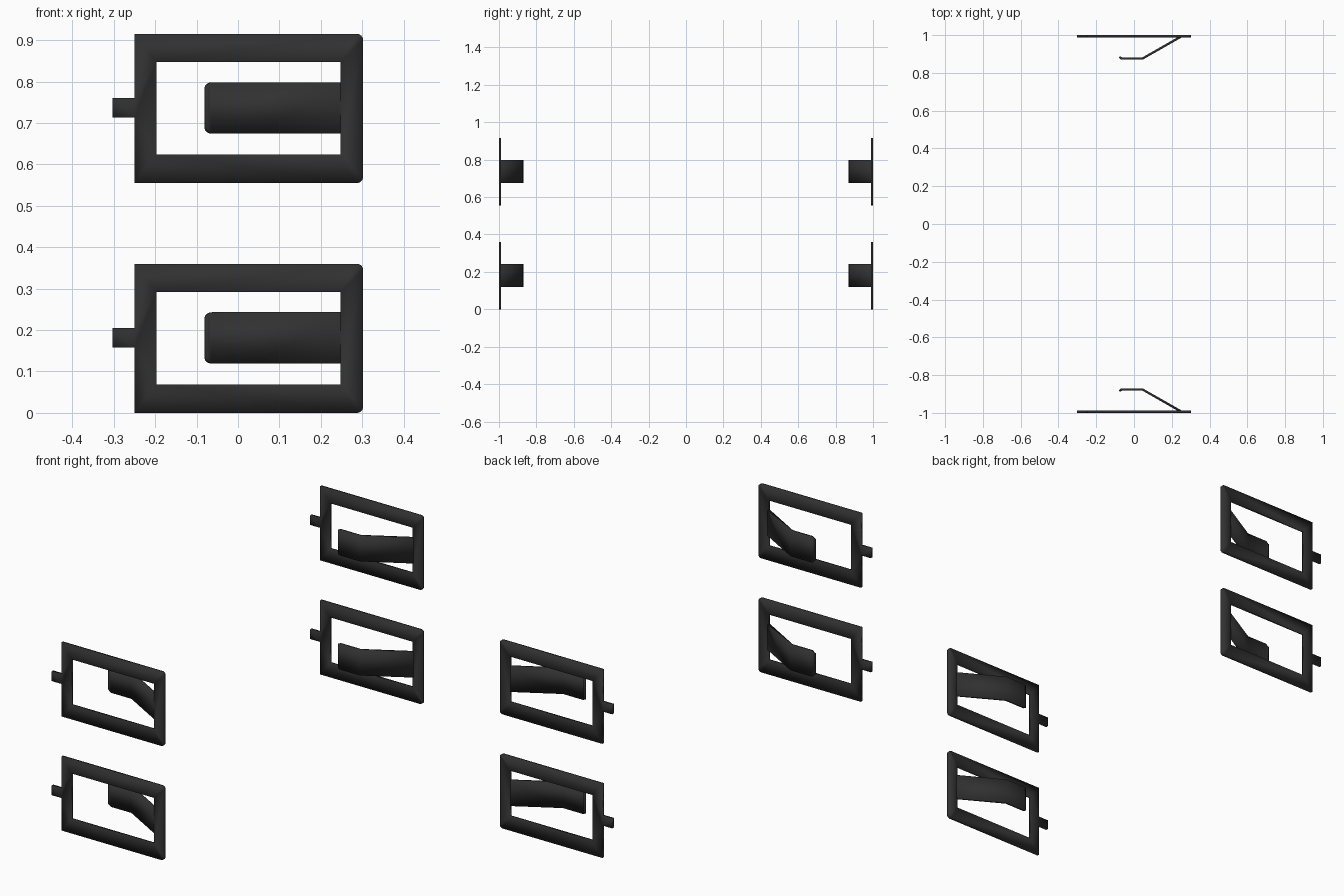
import bpy, bmesh, math

if "Cube" in bpy.data.objects:
    bpy.data.objects.remove(bpy.data.objects["Cube"])

T = 0.012          # sheet thickness
Y = 0.994          # plate mid-plane distance from centre
H = 0.36           # plate height
MID = 0.181        # tongue / tab centre height

mat = bpy.data.materials.new("dark_metal")
mat.diffuse_color = (0.03, 0.03, 0.03, 1)
mat.use_nodes = True
mat.node_tree.nodes["Principled BSDF"].inputs["Base Color"].default_value = mat.diffuse_color


def finish(bm, name, z):
    me = bpy.data.meshes.new(name)
    bmesh.ops.recalc_face_normals(bm, faces=bm.faces)
    bm.to_mesh(me)
    bm.free()
    me.materials.append(mat)
    ob = bpy.data.objects.new(name, me)
    ob.location.z = z
    bpy.context.collection.objects.link(ob)
    # sheet thickness, then front/back copy
    s = ob.modifiers.new("thickness", 'SOLIDIFY')
    s.thickness, s.offset = T, 0
    m = ob.modifiers.new("mirror", 'MIRROR')
    m.use_axis = (False, True, False)
    m.use_mirror_merge = False
    bpy.context.view_layer.objects.active = ob
    ob.select_set(True)
    bpy.ops.object.shade_smooth_by_angle(angle=math.radians(25))
    ob.select_set(False)


def arc(cx, cz, r, a0, a1, n=6):
    return [(cx + r * math.cos(math.radians(a0 + (a1 - a0) * i / n)),
             cz + r * math.sin(math.radians(a0 + (a1 - a0) * i / n))) for i in range(n + 1)]


def frame(name, z):
    # outline with tab on the left and rounded right corners, plus window
    r = 0.015
    outer = ([(-0.25, 0)] + arc(0.302 - r, r, r, -90, 0) + arc(0.302 - r, H - r, r, 0, 90)
             + [(-0.25, H), (-0.25, 0.205), (-0.303, 0.205), (-0.303, 0.158), (-0.25, 0.158)])
    window = [(-0.197, 0.069), (0.247, 0.069), (0.247, 0.292), (-0.197, 0.292)]
    bm = bmesh.new()
    for loop in (outer, window):
        vs = [bm.verts.new((x, -Y, zz)) for x, zz in loop]
        for i, v in enumerate(vs):
            bm.edges.new((v, vs[(i + 1) % len(vs)]))
    bmesh.ops.triangle_fill(bm, edges=bm.edges[:], use_beauty=True, normal=(0, -1, 0))
    finish(bm, name, z)


def tongue(name, z):
    # bent strip: (x, y, half width), narrowing at the rounded tip
    path = [(-0.075, 0.886, 0.049), (-0.074, 0.883, 0.054), (-0.072, 0.880, 0.058),
            (-0.068, 0.8775, 0.061), (-0.062, 0.876, 0.062), (0.045, 0.876, 0.062),
            (0.252, Y, 0.062)]
    bm = bmesh.new()
    rows = [[bm.verts.new((x, -y, MID + s * w)) for s in (-1, 1)] for x, y, w in path]
    for a, b in zip(rows, rows[1:]):
        bm.faces.new((a[0], b[0], b[1], a[1]))
    finish(bm, name, z)


for tier, z in (("lower", 0), ("upper", 0.555)):
    frame(tier + "_frame_plates", z)
    tongue(tier + "_spring_tongues", z)
